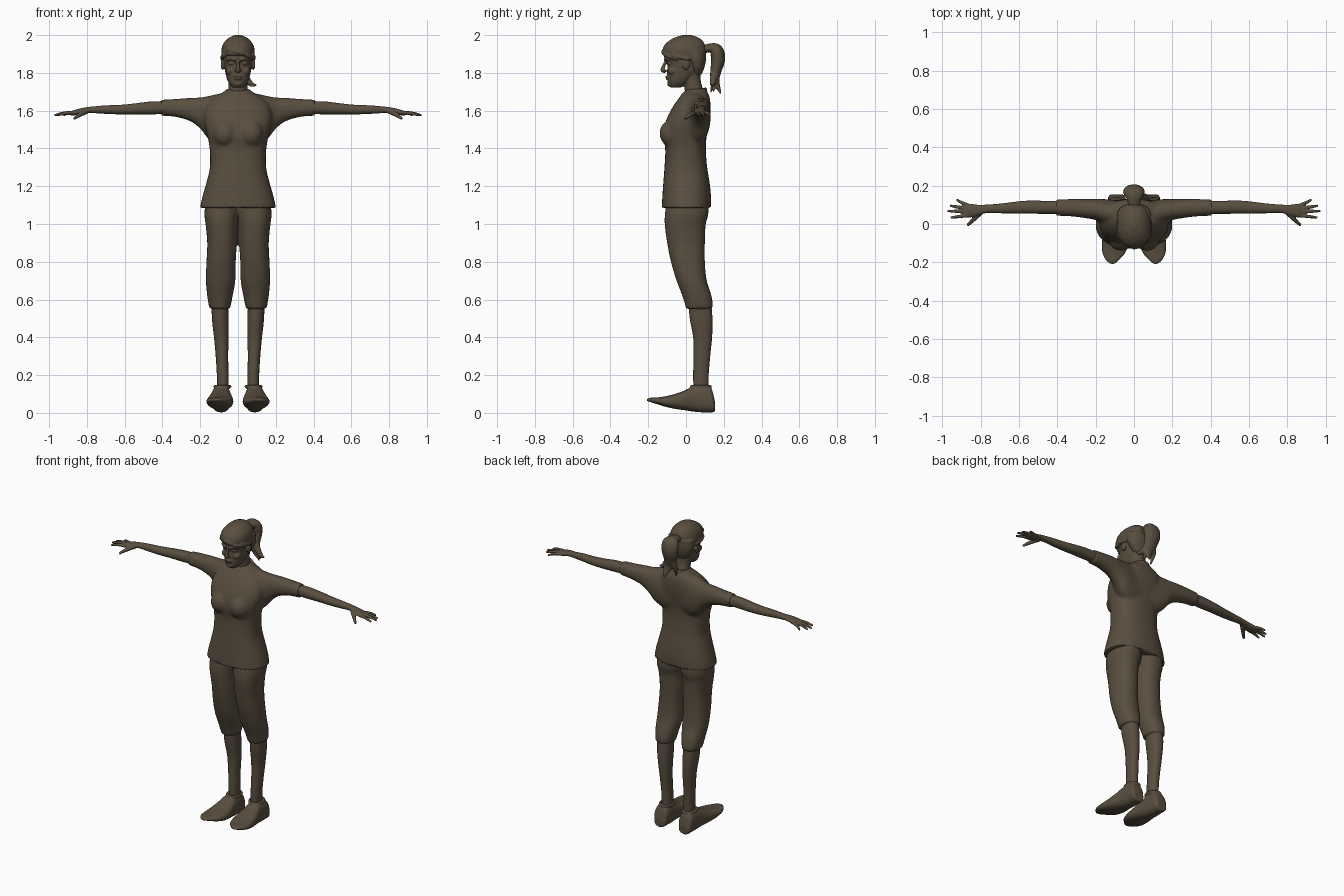
import bpy, bmesh, math
from mathutils import Vector, Matrix

brown = bpy.data.materials.new("dark_brown")
brown.diffuse_color = (0.10, 0.077, 0.05, 1)


def spline(ts, pts, steps):
    """Smooth curve through pts at parameters ts; gives (t, values) samples."""
    n = len(ts)

    def slope(i):
        a, b = max(i - 1, 0), min(i + 1, n - 1)
        return [(q - p) / (ts[b] - ts[a]) for p, q in zip(pts[a], pts[b])]
    out = []
    for i in range(n - 1):
        h, m0, m1 = ts[i + 1] - ts[i], slope(i), slope(i + 1)
        for k in range(steps + (i == n - 2)):
            s = k / steps
            a, b = 2*s**3 - 3*s*s + 1, s**3 - 2*s*s + s
            c, d = 3*s*s - 2*s**3, s**3 - s*s
            out.append((ts[i] + s*h, [a*p + b*h*u + c*q + d*h*v for p, q, u, v
                                      in zip(pts[i], pts[i + 1], m0, m1)]))
    return out


def skin(bm, rings):
    """Close a list of coordinate rings into a capped tube."""
    vs = [[bm.verts.new(c) for c in r] for r in rings]
    n = len(vs[0])
    for a, b in zip(vs, vs[1:]):
        for i in range(n):
            j = (i + 1) % n
            bm.faces.new((a[i], a[j], b[j], b[i]))
    bm.faces.new(vs[0][::-1])
    bm.faces.new(vs[-1])


def loft(bm, axis, rows, n=28, p=2.2, steps=4):
    """Rows are (position on axis, u0, u1, v0, v1): bounds on the other axes."""
    rings = []
    for t, (u0, u1, v0, v1) in spline([r[0] for r in rows], [r[1:] for r in rows], steps):
        ring = []
        for i in range(n):
            c, s = math.cos(2*math.pi*i/n), math.sin(2*math.pi*i/n)
            u = (u0+u1)/2 + (u1-u0)/2 * math.copysign(abs(c)**(2/p), c)
            v = (v0+v1)/2 + (v1-v0)/2 * math.copysign(abs(s)**(2/p), s)
            ring.append({'x': (t, u, v), 'y': (u, t, v), 'z': (u, v, t)}[axis])
        rings.append(ring)
    skin(bm, rings)


def tube(bm, rows, wide=1.0, n=12, steps=5):
    """Rows are (x, y, z, radius) along a path; wide stretches it in x."""
    pts = [c for _, c in spline(list(range(len(rows))), rows, steps)]
    rings = []
    for i, c in enumerate(pts):
        d = Vector(pts[min(i+1, len(pts)-1)][:3]) - Vector(pts[max(i-1, 0)][:3])
        a = d.cross(Vector((1, 0, 0)) if abs(d.normalized().x) < 0.8 else Vector((0, 1, 0))).normalized()
        b = d.cross(a).normalized()
        ring = []
        for k in range(n):
            w = 2*math.pi*k/n
            o = (a*math.cos(w) + b*math.sin(w)) * max(c[3], 0.002)
            ring.append(Vector(c[:3]) + Vector((o.x*wide, o.y, o.z)))
        rings.append(ring)
    skin(bm, rings)


def blob(bm, loc, size):
    bmesh.ops.create_uvsphere(bm, u_segments=20, v_segments=12, radius=1,
                              matrix=Matrix.Translation(loc) @ Matrix.Diagonal((*size, 1)))


def mirror(bm):
    d = bmesh.ops.duplicate(bm, geom=bm.verts[:] + bm.edges[:] + bm.faces[:])
    for v in d['geom']:
        if isinstance(v, bmesh.types.BMVert):
            v.co.x = -v.co.x


def finish(name, bm, voxel=0, smooth=3):
    """Make the object, fusing its overlapping shells when voxel is set."""
    bmesh.ops.recalc_face_normals(bm, faces=bm.faces[:])
    me = bpy.data.meshes.new(name)
    bm.to_mesh(me)
    bm.free()
    ob = bpy.data.objects.new(name, me)
    bpy.context.collection.objects.link(ob)
    bpy.ops.object.select_all(action='DESELECT')
    bpy.context.view_layer.objects.active = ob
    ob.select_set(True)
    if voxel:
        m = ob.modifiers.new("fuse", 'REMESH')
        m.mode, m.voxel_size = 'VOXEL', voxel
        s = ob.modifiers.new("soften", 'SMOOTH')
        s.factor, s.iterations = 0.5, smooth
        bpy.ops.object.modifier_apply(modifier="fuse")
        bpy.ops.object.modifier_apply(modifier="soften")
    ob.data.materials.clear()
    ob.data.materials.append(brown)
    bpy.ops.object.shade_smooth_by_angle(angle=math.radians(45))


def sym(rows):
    return [(z, -w, w, a, b) for z, w, a, b in rows]


# Shirt: sleeves, bust, trunk and collar
bm = bmesh.new()
loft(bm, 'x', [(.02, -.02, .12, 1.42, 1.695), (.10, -.02, .125, 1.42, 1.69),
               (.16, .0, .13, 1.455, 1.677), (.20, .02, .13, 1.505, 1.67),
               (.25, .03, .13, 1.543, 1.668), (.33, .04, .13, 1.567, 1.662),
               (.405, .043, .127, 1.573, 1.658)])
blob(bm, (.068, -.076, 1.48), (.066, .064, .072))
mirror(bm)
loft(bm, 'z', sym([(1.085, .202, -.128, .132), (1.15, .187, -.125, .132), (1.22, .167, -.12, .125),
                   (1.30, .149, -.114, .112), (1.40, .15, -.11, .105), (1.47, .163, -.122, .11),
                   (1.55, .18, -.105, .125), (1.62, .17, -.07, .13), (1.67, .13, -.035, .125),
                   (1.70, .075, -.012, .112), (1.715, .06, .01, .10)]), n=40, p=2.4)
tube(bm, [(.063*math.sin(a), .045 - .06*math.cos(a), 1.698 - .02*math.cos(a), .008)
          for a in [i*math.pi/8 for i in range(17)]])
finish("shirt", bm, .009)

# Cropped trousers
bm = bmesh.new()
loft(bm, 'z', [(1.14, -.02, .17, -.10, .12), (1.05, -.006, .178, -.112, .118), (1.0, .004, .172, -.113, .105),
               (.9, .006, .163, -.10, .10), (.8, .012, .167, -.08, .10), (.7, .014, .170, -.05, .11),
               (.62, .028, .163, -.02, .135), (.57, .038, .155, -.004, .142), (.55, .043, .15, .0, .139)])
mirror(bm)
finish("trousers", bm, .009)

# Lower legs
bm = bmesh.new()
loft(bm, 'z', [(.62, .055, .14, .01, .13), (.5, .05, .138, .02, .14), (.4, .05, .127, .038, .138),
               (.3, .052, .118, .04, .128), (.2, .05, .112, .038, .12), (.1, .05, .11, .04, .12)])
mirror(bm)
finish("lower_legs", bm)

# Shoes with raised toes, and ankle cuffs
bm = bmesh.new()
loft(bm, 'y', [(.153, .055, .125, .005, .06), (.14, .045, .135, .003, .115), (.125, .042, .137, .003, .138),
               (.08, .038, .14, .003, .145), (.03, .035, .145, .008, .137), (0, .03, .152, .013, .122),
               (-.05, .025, .162, .02, .103), (-.10, .028, .167, .03, .09), (-.15, .045, .165, .045, .082),
               (-.19, .08, .145, .058, .08), (-.208, .1, .125, .064, .074)], p=2.5)
tube(bm, [(.082 + .04*math.sin(a), .079 + .05*math.cos(a), .14, .008)
          for a in [i*math.pi/8 for i in range(17)]])
mirror(bm)
finish("shoes", bm, .005, 2)

# Arms, hands and fingers
bm = bmesh.new()
loft(bm, 'x', [(.34, .05, .12, 1.58, 1.65), (.42, .052, .12, 1.581, 1.65), (.47, .052, .121, 1.58, 1.648),
               (.55, .055, .122, 1.58, 1.638), (.62, .055, .116, 1.58, 1.631), (.70, .056, .106, 1.583, 1.628),
               (.77, .057, .101, 1.587, 1.622), (.81, .045, .10, 1.585, 1.617), (.85, .035, .105, 1.577, 1.608),
               (.88, .035, .105, 1.575, 1.599), (.895, .042, .098, 1.578, 1.594)])
for y0, x1, y1 in [(.095, .925, .128), (.08, .96, .096), (.064, .972, .068), (.045, .955, .033)]:
    tube(bm, [(.86, y0, 1.59, .010), ((.87 + x1)/2, (y0 + y1)/2, 1.587, .009), (x1, y1, 1.576, .006)])
tube(bm, [(.80, .06, 1.597, .014), (.835, .025, 1.58, .012), (.868, -.007, 1.557, .007)])
mirror(bm)
finish("arms_and_hands", bm, .0035, 2)

# Head: ears, brows, eyes and cheeks, then skull, neck, nose, lips and chin
bm = bmesh.new()
blob(bm, (.081, .0, 1.845), (.010, .02, .03))
tube(bm, [(.012, -.112, 1.868, .007), (.035, -.104, 1.876, .008), (.058, -.082, 1.868, .006)])
blob(bm, (.033, -.088, 1.85), (.016, .012, .009))
blob(bm, (.04, -.07, 1.81), (.025, .025, .022))
blob(bm, (.011, -.113, 1.812), (.008, .01, .007))
mirror(bm)
loft(bm, 'z', sym([(1.722, .028, -.082, -.03), (1.735, .042, -.092, .0), (1.76, .056, -.098, .03),
                   (1.80, .067, -.10, .07), (1.845, .074, -.099, .09), (1.875, .077, -.114, .095),
                   (1.91, .077, -.115, .095), (1.95, .07, -.10, .09), (1.985, .045, -.05, .06)]))
loft(bm, 'z', sym([(1.62, .055, .0, .10), (1.70, .052, -.006, .093), (1.76, .05, -.012, .078),
                   (1.83, .056, -.02, .08)]))
tube(bm, [(0, -.104, 1.87, .007), (0, -.114, 1.845, .008), (0, -.124, 1.815, .011), (0, -.108, 1.805, .007)])
blob(bm, (0, -.099, 1.779), (.024, .011, .005))
blob(bm, (0, -.097, 1.768), (.021, .011, .005))
blob(bm, (0, -.082, 1.742), (.022, .018, .015))
finish("head_and_neck", bm, .0035, 2)

# Hair cap with a swept fringe
bm = bmesh.new()
loft(bm, 'z', sym([(1.892, .087, -.120, .105), (1.92, .088, -.125, .107), (1.955, .078, -.108, .098),
                   (1.985, .05, -.065, .07), (2.0, .018, -.02, .03)]))
loft(bm, 'z', sym([(1.79, .045, .035, .082), (1.83, .074, .02, .098), (1.87, .087, .0, .106),
                   (1.92, .088, -.03, .107)]))
for s in (-1, 1):
    tube(bm, [(s*.07, -.075, 1.897, .013), (s*.083, -.04, 1.884, .011), (s*.083, .02, 1.872, .010)])
tube(bm, [(-.06, -.092, 1.925, .012), (0, -.118, 1.912, .013), (.05, -.1, 1.892, .013), (.08, -.045, 1.872, .010)])
finish("hair", bm, .005)

# Ponytail with loose strands
bm = bmesh.new()
tube(bm, [(0, .085, 1.92, .022), (0, .125, 1.932, .024), (0, .16, 1.918, .037), (0, .17, 1.87, .037),
          (.005, .158, 1.81, .030), (.02, .155, 1.76, .022), (.035, .185, 1.69, .004)], wide=1.5)
tube(bm, [(.01, .155, 1.82, .022), (.045, .145, 1.77, .018), (.07, .14, 1.74, .014), (.10, .135, 1.735, .004)])
tube(bm, [(-.01, .16, 1.82, .022), (-.025, .15, 1.76, .016), (-.02, .13, 1.695, .004)])
tube(bm, [(.0, .16, 1.80, .02), (.02, .15, 1.75, .016), (.055, .145, 1.70, .004)])
finish("ponytail", bm, .005, 2)
